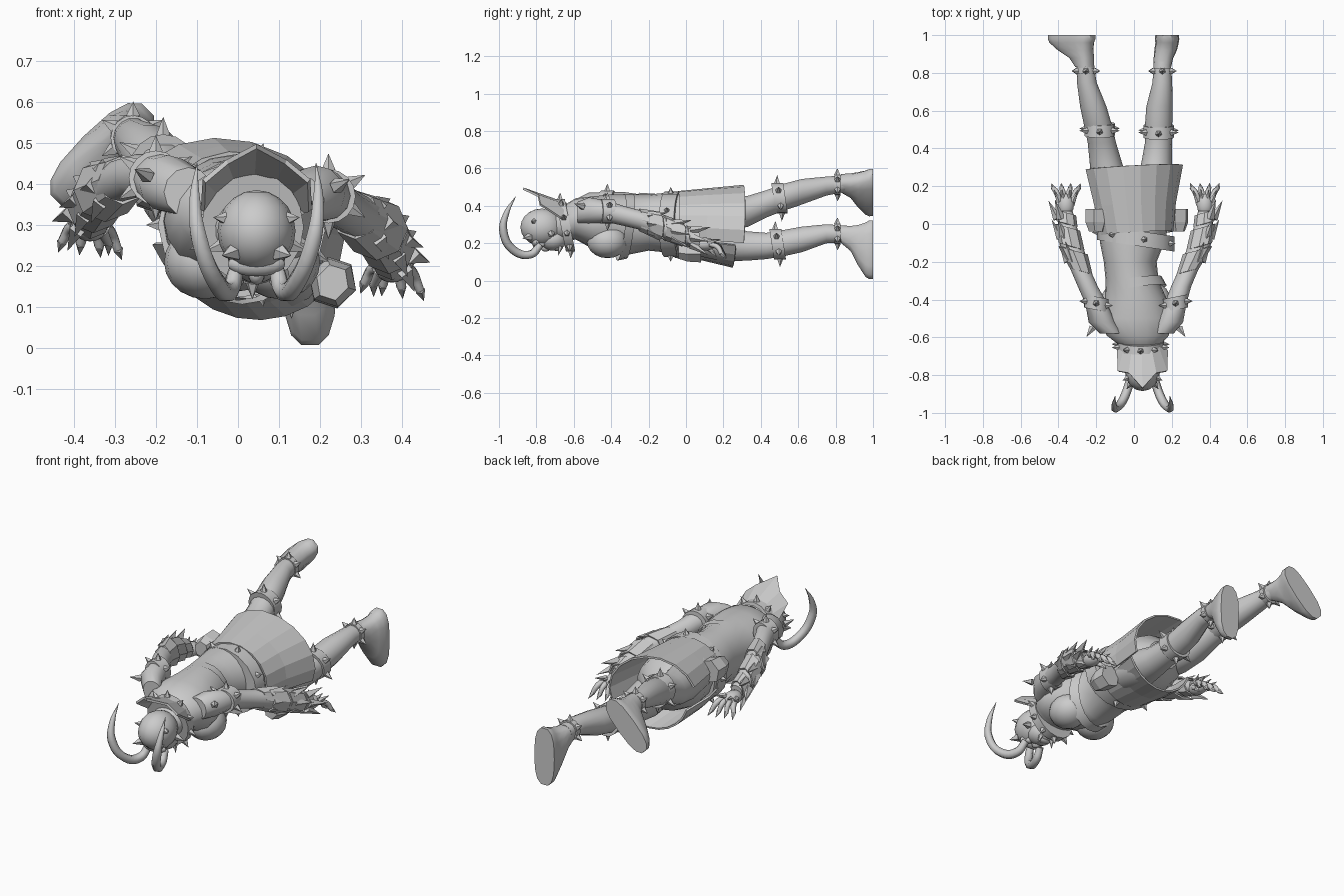
import bpy, bmesh
from math import sin, cos, pi, radians, copysign
from mathutils import Vector, Matrix

cube = bpy.data.objects.get("Cube")
if cube:
    bpy.data.objects.remove(cube, do_unlink=True)

grey = bpy.data.materials.new("plain_grey")
grey.use_nodes = True
grey.diffuse_color = (.6, .6, .6, 1)
grey.node_tree.nodes["Principled BSDF"].inputs["Base Color"].default_value = (.6, .6, .6, 1)


def finish(name, bm, smooth=True):
    bmesh.ops.recalc_face_normals(bm, faces=bm.faces)
    mesh = bpy.data.meshes.new(name)
    bm.to_mesh(mesh)
    bm.free()
    mesh.materials.append(grey)
    obj = bpy.data.objects.new(name, mesh)
    bpy.context.collection.objects.link(obj)
    if smooth:
        bpy.ops.object.select_all(action='DESELECT')
        obj.select_set(True)
        bpy.context.view_layer.objects.active = obj
        bpy.ops.object.shade_smooth_by_angle(angle=radians(40))
    return obj


def solidify(obj, thickness):
    mod = obj.modifiers.new("thickness", 'SOLIDIFY')
    mod.thickness = thickness
    mod.offset = 0


def loft(name, rings, sides=14, roll=0, slant=(0, 0), capped=True, smooth=True, arc=(0, 360), power=1):
    """Skin of elliptical sections (x, y, z, rx, rz) stacked along y."""
    bm = bmesh.new()
    loops = []
    closed = arc[1] - arc[0] == 360
    count = sides if closed else sides + 1
    for x, y, z, rx, *rest in rings:
        rz = rest[0] if rest else rx
        loop = []
        for i in range(count):
            a = radians(arc[0] + (arc[1] - arc[0]) * i / sides)
            u = rx * copysign(abs(cos(a)) ** power, cos(a))
            v = rz * copysign(abs(sin(a)) ** power, sin(a))
            dx = u * cos(roll) - v * sin(roll)
            dz = u * sin(roll) + v * cos(roll)
            loop.append(bm.verts.new((x + dx, y + slant[0] * dx + slant[1] * dz, z + dz)))
        loops.append(loop)
    for low, high in zip(loops, loops[1:]):
        for i in range(sides):
            j = (i + 1) % count
            bm.faces.new((low[i], low[j], high[j], high[i]))
    if capped:
        bm.faces.new(loops[0])
        bm.faces.new(loops[-1])
    return finish(name, bm, smooth)


def spikes(name, items, sides=5):
    """Cones given as (base, direction, length, radius)."""
    bm = bmesh.new()
    for base, direction, length, radius in items:
        d = Vector(direction).normalized()
        place = Matrix.Translation(Vector(base) + d * length / 2) @ d.to_track_quat('Z', 'Y').to_matrix().to_4x4()
        bmesh.ops.create_cone(bm, cap_ends=True, segments=sides, radius1=radius,
                              radius2=0, depth=length, matrix=place)
    finish(name, bm, False)


def studded_band(name, centre, rx, rz, half, count, slant=(0, 0), length=.045):
    x, y, z = centre
    loft(name, [(x, y - half, z, rx * .93, rz * .93), (x, y - half, z, rx, rz),
                (x, y + half, z, rx, rz), (x, y + half, z, rx * .93, rz * .93)], 16, slant=slant)
    studs = []
    for i in range(count):
        a = 2 * pi * (i + .5) / count
        dx, dz = rx * cos(a), rz * sin(a)
        studs.append(((x + dx * .97, y + slant[0] * dx + slant[1] * dz, z + dz * .97),
                      (cos(a), 0, sin(a)), length, .018))
    spikes(name + "_studs", studs)


def ball(name, centre, size):
    bm = bmesh.new()
    bmesh.ops.create_uvsphere(bm, u_segments=16, v_segments=10, radius=1,
                              matrix=Matrix.Translation(centre) @ Matrix.Diagonal((*size, 1)))
    finish(name, bm)


def tapered_curve(name, points, radii):
    data = bpy.data.curves.new(name, 'CURVE')
    data.dimensions = '3D'
    data.bevel_depth = 1
    data.bevel_resolution = 1
    data.resolution_u = 5
    data.use_fill_caps = True
    spline = data.splines.new('BEZIER')
    spline.bezier_points.add(len(points) - 1)
    for p, co, r in zip(spline.bezier_points, points, radii):
        p.co, p.radius = co, r
        p.handle_left_type = p.handle_right_type = 'AUTO'
    data.materials.append(grey)
    bpy.context.collection.objects.link(bpy.data.objects.new(name, data))


# Torso, chest and pelvis
tilt = radians(-18)
loft("torso", [(.04, -.7, .29, .07), (.03, -.64, .31, .11, .1), (.02, -.59, .33, .165, .11),
               (.01, -.5, .31, .19, .14), (.01, -.4, .3, .165, .16), (-.01, -.3, .3, .14, .16),
               (-.02, -.2, .31, .14, .15), (-.01, -.1, .31, .17, .16), (0, .02, .3, .19, .17)], 20)
for side, label in ((-1, "right"), (1, "left")):
    ball(label + "_chest", (.01 + .09 * side, -.42, .21), (.1, .11, .09))
loft("pelvis", [(.01, -.03, .3, .18, .16), (0, .1, .3, .2, .16), (0, .18, .3, .18, .14),
                (0, .24, .3, .1, .08)], 16, roll=tilt)
loft("chest_strap", [(.01, -.35, .285, .163, .178), (0, -.3, .29, .147, .173)], 20,
     slant=(.15, .1), capped=False)
spikes("back_ornament", [((.02 + .04 * s, -.55, .42), (-.5 * s, 1, .25), .11, .018) for s in (-1, 1)])

# Belt, two skirt flaps and hip pouches
studded_band("belt", (.01, -.075, .3), .205, .175, .04, 7, (-.15, 0), length=.035)
for label, arc, hem in (("back_flap", (-5, 176), (-.005, .3, .3, .265, .2)),
                        ("front_flap", (215, 352), (.04, .26, .285, .225, .21))):
    flap = loft(label, [(.01, -.05, .3, .195, .172), (0, .1, .3, .22, .185), hem],
                9, roll=tilt, slant=(.06, .05), capped=False, smooth=False, arc=arc)
    solidify(flap, .01)
for label, x, z in (("right", -.2, .39), ("left", .23, .16)):
    loft(label + "_pouch", [(x, -.04, z, .04, .045), (x, .01, z, .06, .06), (x, .08, z, .06, .065)],
         6, roll=tilt, smooth=False)

# Legs, feet and their bands
loft("left_leg", [(.1, .06, .23, .1), (.11, .2, .2, .1), (.12, .33, .185, .08), (.13, .43, .185, .072),
                  (.13, .52, .2, .072), (.135, .62, .22, .07), (.15, .75, .25, .052), (.15, .86, .25, .045)])
loft("right_leg", [(-.1, .06, .36, .1), (-.125, .2, .36, .1), (-.15, .33, .37, .085), (-.17, .43, .41, .075),
                   (-.19, .52, .445, .074), (-.215, .62, .475, .07), (-.25, .75, .505, .052), (-.26, .86, .52, .045)])
for label, ankle, sole, roll in (("left", (.15, .245), (.175, .165), 0),
                                 ("right", (-.26, .52), (-.33, .47), radians(-45))):
    rings = []
    for y, t, wide, long in ((.83, 0, .046, .046), (.88, .25, .052, .068), (.92, .7, .06, .11),
                             (.96, 1, .062, .148), (.98, 1, .065, .16), (1, 1, .062, .16)):
        rings.append((ankle[0] + (sole[0] - ankle[0]) * t, y, ankle[1] + (sole[1] - ankle[1]) * t, wide, long))
    loft(label + "_foot", rings, 14, roll=roll, power=.75)
for label, knee, ankle in (("left", (.13, .49, .195), (.15, .81, .25)),
                           ("right", (-.182, .5, .44), (-.255, .81, .512))):
    studded_band(label + "_knee_band", knee, .081, .081, .032, 6, slant=(0, -.15))
    studded_band(label + "_ankle_band", ankle, .055, .055, .016, 6, length=.035)

# Arms with gauntlets and clawed hands
arms = {
    "left": (1, [(.15, -.58, .36, .06), (.19, -.52, .375, .07), (.22, -.42, .37, .058), (.25, -.33, .345, .053),
                 (.285, -.25, .325, .052), (.345, -.12, .285, .06), (.37, 0, .24, .048), (.375, .07, .215, .035)]),
    "right": (-1, [(-.12, -.58, .38, .06), (-.17, -.52, .4, .07), (-.2, -.42, .415, .058), (-.245, -.33, .42, .053),
                   (-.28, -.25, .41, .052), (-.33, -.12, .38, .06), (-.355, 0, .34, .048), (-.36, .07, .315, .035)])}
for label, (side, rings) in arms.items():
    loft(label + "_arm", rings, 12)
    x, y, z, r = rings[2]
    studded_band(label + "_arm_band", (x, y, z), .066, .066, .035, 6, slant=(.2 * side, 0), length=.04)
    x, y, z, r = rings[1]
    spikes(label + "_shoulder_spikes", [((x + .05 * side, y - .03, z + .02), (side * .6, -.9, .3), .06, .02)])
    # Overlapping flared cuffs with long scales lying along the arm
    scales = []
    for n, (start, end) in enumerate(zip(rings[4:], rings[5:])):
        a, b = Vector(start[:3]), Vector(end[:3])
        cuff = loft(label + "_cuff_" + str(n + 1), [(*a, start[3] + .004), (*a.lerp(b, .85), end[3] + .014)],
                    8, slant=(.3 * side, 0), capped=False, smooth=False)
        solidify(cuff, .008)
        for lift in (-.9, 0, .9):
            p = a.lerp(b, .4) + Vector((side * cos(lift), 0, sin(lift))) * .048
            scales.append((p, (side * .45 * cos(lift), .9, .45 * sin(lift) - .2), .11, .024))
    spikes(label + "_gauntlet_scales", scales, 4)
    x, y, z, r = rings[-1]
    ball(label + "_palm", (x, y + .03, z - .02), (.042, .06, .035))
    claws = []
    for n in range(4):
        u = (n - 1.5) * .03
        base = Vector((x + u * .8, y + .06, z - .02))
        tip = base + Vector((u * .7, .06, -.035 - .006 * n))
        tapered_curve(label + "_finger_" + str(n + 1), [base, base.lerp(tip, .5) + Vector((0, .01, .01)), tip],
                      (.015, .015, .012))
        claws.append((tip, (u * 4, .5, -.5), .04, .013))
        claws.append((base + Vector((0, -.01, .01)), (u * 8, .8, .2), .07, .016))
    thumb = Vector((x - side * .03, y + .03, z - .03))
    tapered_curve(label + "_thumb", [thumb, thumb + Vector((-side * .015, .04, -.03))], (.015, .011))
    claws.append((thumb + Vector((-side * .015, .04, -.03)), (0, .5, -.6), .04, .013))
    spikes(label + "_claws", claws)

# Spiked collar with a flared crest behind the head
studded_band("collar", (.035, -.645, .295), .125, .14, .025, 10, (0, -.2), length=.04)
bm = bmesh.new()
inner, outer = [], []
reach = (.02, .13, .14, .22, .14, .13, .02)
for i, out in enumerate(reach):
    a = radians(15 + 25 * i)
    u, v = cos(a), sin(a)
    inner.append(bm.verts.new((.04 + .11 * u, -.64, .3 + .11 * v)))
    flare = .13 + out * .28
    outer.append(bm.verts.new((.045 + flare * u, -.65 - out, .3 + flare * v)))
for i in range(len(reach) - 1):
    bm.faces.new((inner[i], inner[i + 1], outer[i + 1], outer[i]))
solidify(finish("collar_crest", bm, False), .012)

# Head and face
hx = .045
ball("head", (hx, -.77, .285), (.095, .115, .1))
ball("jaw", (hx, -.71, .22), (.07, .075, .06))
ball("nose", (hx, -.75, .18), (.02, .03, .025))
ball("brow", (hx, -.8, .205), (.07, .025, .03))
ball("mouth", (hx, -.69, .175), (.04, .02, .018))
for side, label in ((-1, "right"), (1, "left")):
    ball(label + "_eye", (hx + .035 * side, -.77, .195), (.018, .018, .015))
    spikes(label + "_head_spikes", [((hx + .07 * side, -.81, .315), (side, -.5, .1), .04, .02),
                                    ((hx + .055 * side, -.835, .235), (side * .6, -.8, -.2), .05, .024),
                                    ((hx + .08 * side, -.72, .25), (side, .1, -.3), .05, .02)])
    spikes(label + "_tusk", [((hx + .035 * side, -.67, .18), (.3 * side, -.3, -1), .05, .014)])
    # Horn sweeping forward and up over the brow
    path = [(.05, -.78, .19), (.065, -.83, .14), (.1, -.925, .165), (.14, -.977, .27),
            (.15, -.96, .36), (.145, -.91, .45)]
    tapered_curve(label + "_horn", [(hx + side * x, y, z) for x, y, z in path],
                  (.02, .024, .024, .022, .015, .001))
